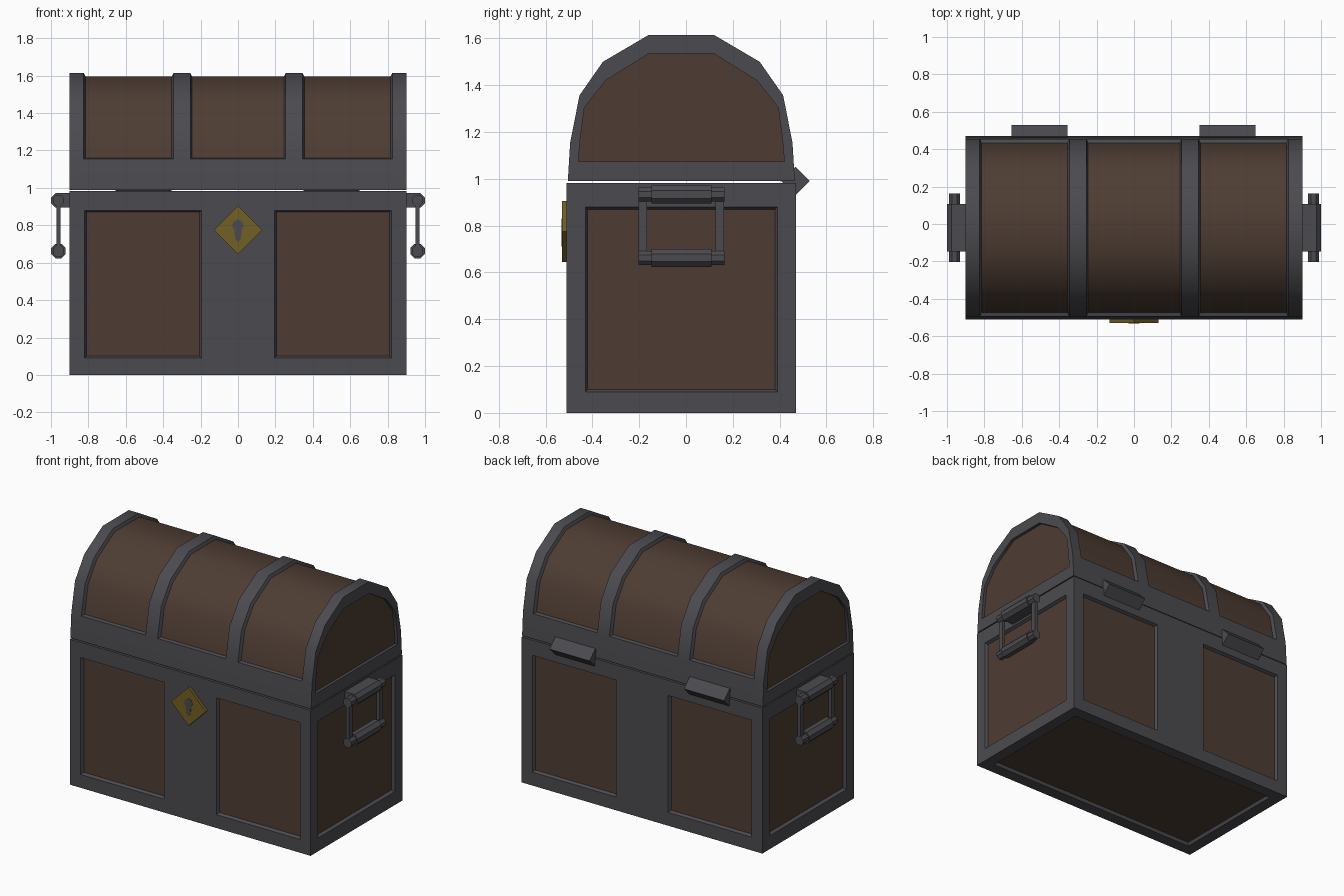
import bpy, bmesh, math
from mathutils import Matrix, Vector

if "Cube" in bpy.data.objects:
    bpy.data.objects.remove(bpy.data.objects["Cube"])


def material(name, rgb):
    m = bpy.data.materials.new(name)
    m.diffuse_color = (*rgb, 1)
    m.use_nodes = True
    m.node_tree.nodes["Principled BSDF"].inputs["Base Color"].default_value = m.diffuse_color
    return m


METAL = material("dark iron", (0.071, 0.071, 0.080))
WOOD = material("brown wood", (0.076, 0.046, 0.033))
GOLD = material("old gold", (0.165, 0.115, 0.018))
CY = -0.02  # chest centre line in y


def finish(bm, name, *mats):
    bmesh.ops.recalc_face_normals(bm, faces=bm.faces)
    me = bpy.data.meshes.new(name)
    bm.to_mesh(me)
    bm.free()
    for m in mats:
        me.materials.append(m)
    ob = bpy.data.objects.new(name, me)
    bpy.context.collection.objects.link(ob)
    return ob


def recess(bm, faces):
    """Sink wood panels into the iron frame."""
    for f in faces:
        f.material_index = 1
    rim = bmesh.ops.inset_region(bm, faces=faces, thickness=0.01, depth=-0.02,
                                 use_even_offset=True)["faces"]
    for f in rim:
        f.material_index = 0


def box(bm, lo, hi):
    lo, hi = Vector(lo), Vector(hi)
    mat = Matrix.Translation((lo + hi) / 2) @ Matrix.Diagonal((*(hi - lo), 1))
    bmesh.ops.create_cube(bm, size=1, matrix=mat)


# Body: cut a box into a grid, then sink the panel cells
bm = bmesh.new()
box(bm, (-0.9, CY - 0.49, 0), (0.9, CY + 0.49, 0.983))
cuts = [(0, v) for v in (-0.82, -0.195, 0.195, 0.82)]
cuts += [(1, CY - 0.41), (1, CY + 0.41), (2, 0.09), (2, 0.88)]
for axis, v in cuts:
    co, no = Vector(), Vector()
    co[axis], no[axis] = v, 1
    bmesh.ops.bisect_plane(bm, geom=bm.verts[:] + bm.edges[:] + bm.faces[:],
                           plane_co=co, plane_no=no)
bm.normal_update()
panels = []
for f in bm.faces:
    c, n = f.calc_center_median(), f.normal
    in_x, in_y, in_z = abs(c.x) < 0.82, abs(c.y - CY) < 0.41, 0.09 < c.z < 0.88
    if (abs(n.y) > 0.9 and in_x and in_z and abs(c.x) > 0.195
            or abs(n.x) > 0.9 and in_y and in_z
            or n.z < -0.9 and in_x and in_y):
        panels.append(f)
recess(bm, panels)
finish(bm, "chest_body", METAL, WOOD)

# Lid: loft of arch rings along x, with sunk ends and sunk panels between bands
half_outer = [(0.485, 0.99), (0.475, 1.154), (0.435, 1.357), (0.335, 1.5), (0.139, 1.615)]
half_inner = [(0.44, 1.075), (0.432, 1.17), (0.414, 1.305), (0.323, 1.42), (0.139, 1.535)]


def arch(half):
    return [(CY - y, z) for y, z in half] + [(CY + y, z) for y, z in reversed(half)]


stations = [(-0.88, half_inner), (-0.9, half_inner)]
stations += [(x, half_outer) for x in (-0.9, -0.825, -0.345, -0.255, 0.255, 0.345, 0.825, 0.9)]
stations += [(0.9, half_inner), (0.88, half_inner)]
bm = bmesh.new()
rings = [[bm.verts.new((x, y, z)) for y, z in arch(h)] for x, h in stations]
for a, b in zip(rings, rings[1:]):
    for i in range(len(a)):
        j = (i + 1) % len(a)
        bm.faces.new((a[i], a[j], b[j], b[i]))
for ring in (rings[0], rings[-1]):
    bm.faces.new(ring).material_index = 1
bmesh.ops.recalc_face_normals(bm, faces=bm.faces)
bm.normal_update()
panels = []
for f in bm.faces:
    c = f.calc_center_median()
    if abs(f.normal.x) < 0.1 and c.z > 1.16 and (
            abs(c.x) < 0.25 or 0.35 < abs(c.x) < 0.82):
        panels.append(f)
recess(bm, panels)
lid = finish(bm, "chest_lid", METAL, WOOD)
bpy.context.view_layer.objects.active = lid
lid.select_set(True)
bpy.ops.object.shade_smooth_by_angle(angle=math.radians(35))


# Lock plate and keyhole: outlines in x/z, extruded along y
def plate(name, outline, y0, y1, mat):
    bm = bmesh.new()
    face = bm.faces.new([bm.verts.new((x, y0, z)) for x, z in outline])
    new = bmesh.ops.extrude_face_region(bm, geom=[face])["geom"]
    bmesh.ops.translate(bm, vec=(0, y1 - y0, 0),
                        verts=[v for v in new if isinstance(v, bmesh.types.BMVert)])
    return finish(bm, name, mat)


plate("lock_plate", [(0.13, 0.775), (0, 0.905), (-0.13, 0.775), (0, 0.645)], -0.505, -0.529, GOLD)
keyhole = [(0.03 * math.cos(math.radians(a)), 0.8 + 0.03 * math.sin(math.radians(a)))
           for a in range(-50, 231, 28)]
plate("keyhole", keyhole + [(-0.016, 0.73), (0, 0.71), (0.016, 0.73)], -0.528, -0.531, METAL)

# Hinges: square bars turned on edge at the back seam
for side, x in (("left", -0.505), ("right", 0.5)):
    bm = bmesh.new()
    mat = (Matrix.Translation((x, 0.468, 0.99)) @ Matrix.Rotation(math.pi / 4, 4, "X")
           @ Matrix.Diagonal((0.3, 0.086, 0.086, 1)))
    bmesh.ops.create_cube(bm, size=1, matrix=mat)
    finish(bm, f"hinge_{side}", METAL)


# Handles: mount, two eight-sided bars and two drop rods
def bar(bm, x, z, r, length):
    mat = (Matrix.Translation((x, CY, z)) @ Matrix.Rotation(math.pi / 2, 4, "X")
           @ Matrix.Rotation(math.pi / 8, 4, "Z"))
    r /= math.cos(math.pi / 8)
    bmesh.ops.create_cone(bm, cap_ends=True, segments=8, radius1=r, radius2=r,
                          depth=length, matrix=mat)


for side, s in (("left", -1), ("right", 1)):
    bm = bmesh.new()
    x = 0.96
    box(bm, (0.89, CY - 0.128, 0.895), (x, CY + 0.128, 0.972))
    for z in (0.933, 0.662):
        bar(bm, x, z, 0.039, 0.256)
        bar(bm, x, z, 0.03, 0.368)
    for y in (CY - 0.164, CY + 0.164):
        box(bm, (x - 0.011, y - 0.018, 0.662), (x + 0.011, y + 0.018, 0.933))
    bmesh.ops.scale(bm, vec=(s, 1, 1), verts=bm.verts)
    finish(bm, f"handle_{side}", METAL)
